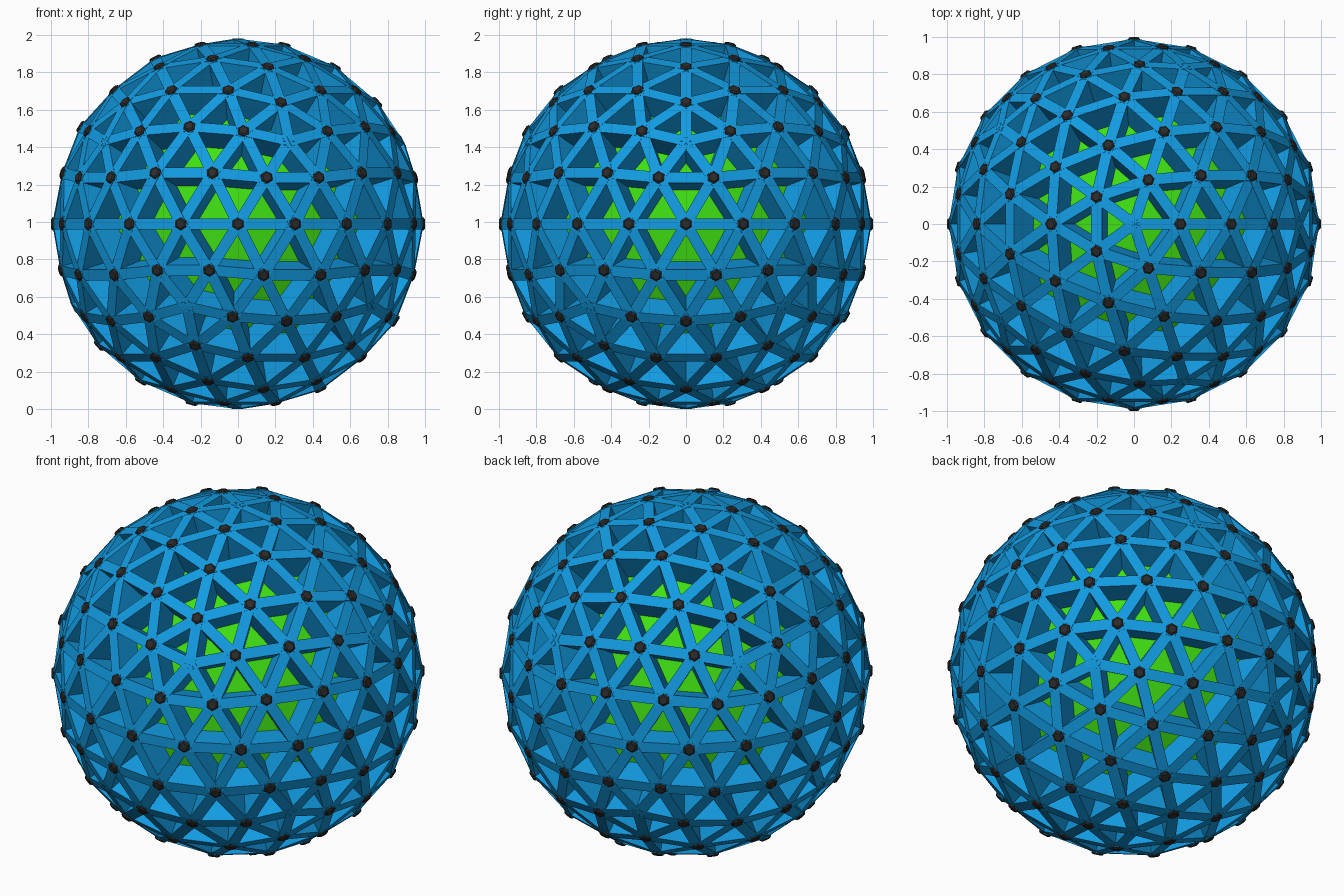
import bpy, bmesh
from mathutils import Matrix, Vector

if "Cube" in bpy.data.objects:
    bpy.data.objects.remove(bpy.data.objects["Cube"])

R = 0.99                      # radius to the lattice nodes
DEPTH, WIDTH = 0.155, 0.06    # strut section
CORE_R = 0.838
CENTRE = Vector((0, 0, R))


def material(name, rgb):
    m = bpy.data.materials.new(name)
    m.diffuse_color = (*rgb, 1)
    m.use_nodes = True
    m.node_tree.nodes["Principled BSDF"].inputs["Base Color"].default_value = m.diffuse_color
    return m


def make_object(name, bm, mat):
    bmesh.ops.recalc_face_normals(bm, faces=bm.faces[:])
    me = bpy.data.meshes.new(name)
    bm.to_mesh(me)
    bm.free()
    me.materials.append(mat)
    ob = bpy.data.objects.new(name, me)
    ob.location = CENTRE
    bpy.context.collection.objects.link(ob)


def frame(x, y, z, origin):
    m = Matrix((x, y, z)).transposed().to_4x4()
    m.translation = origin
    return m


blue = material("strut_blue", (0.006, 0.33, 0.76))
green = material("core_green", (0.05, 0.75, 0.006))
dark = material("bolt_dark", (0.025, 0.025, 0.025))

# Geodesic grid that places every strut and bolt
grid = bmesh.new()
bmesh.ops.create_icosphere(grid, subdivisions=3, radius=R)

# Struts: one deep flat bar along each grid edge
struts = bmesh.new()
for e in grid.edges:
    a, b = e.verts[0].co, e.verts[1].co
    x, mid = (b - a).normalized(), (a + b) / 2
    z = mid.normalized()
    m = frame(x, z.cross(x), z, mid - z * DEPTH / 2)
    m = m @ Matrix.Diagonal(((b - a).length, WIDTH, DEPTH, 1))
    bmesh.ops.create_cube(struts, size=1, matrix=m)
make_object("lattice_struts", struts, blue)

# Bolts: chamfered hexagonal heads on the six-way nodes only
bolts = bmesh.new()
for v in grid.verts:
    if len(v.link_edges) != 6:
        continue
    n = v.co.normalized()
    rot = n.to_track_quat('Z', 'Y').to_matrix().to_4x4()
    for r1, r2, low, high in ((0.034, 0.034, -0.02, 0.003), (0.034, 0.024, 0.003, 0.01)):
        m = Matrix.Translation(v.co + n * (low + high) / 2) @ rot
        bmesh.ops.create_cone(bolts, cap_ends=True, segments=6, radius1=r1,
                              radius2=r2, depth=high - low, matrix=m)
make_object("node_bolts", bolts, dark)
grid.free()

# Faceted inner ball
core = bmesh.new()
bmesh.ops.create_icosphere(core, subdivisions=3, radius=CORE_R)
make_object("inner_core", core, green)
